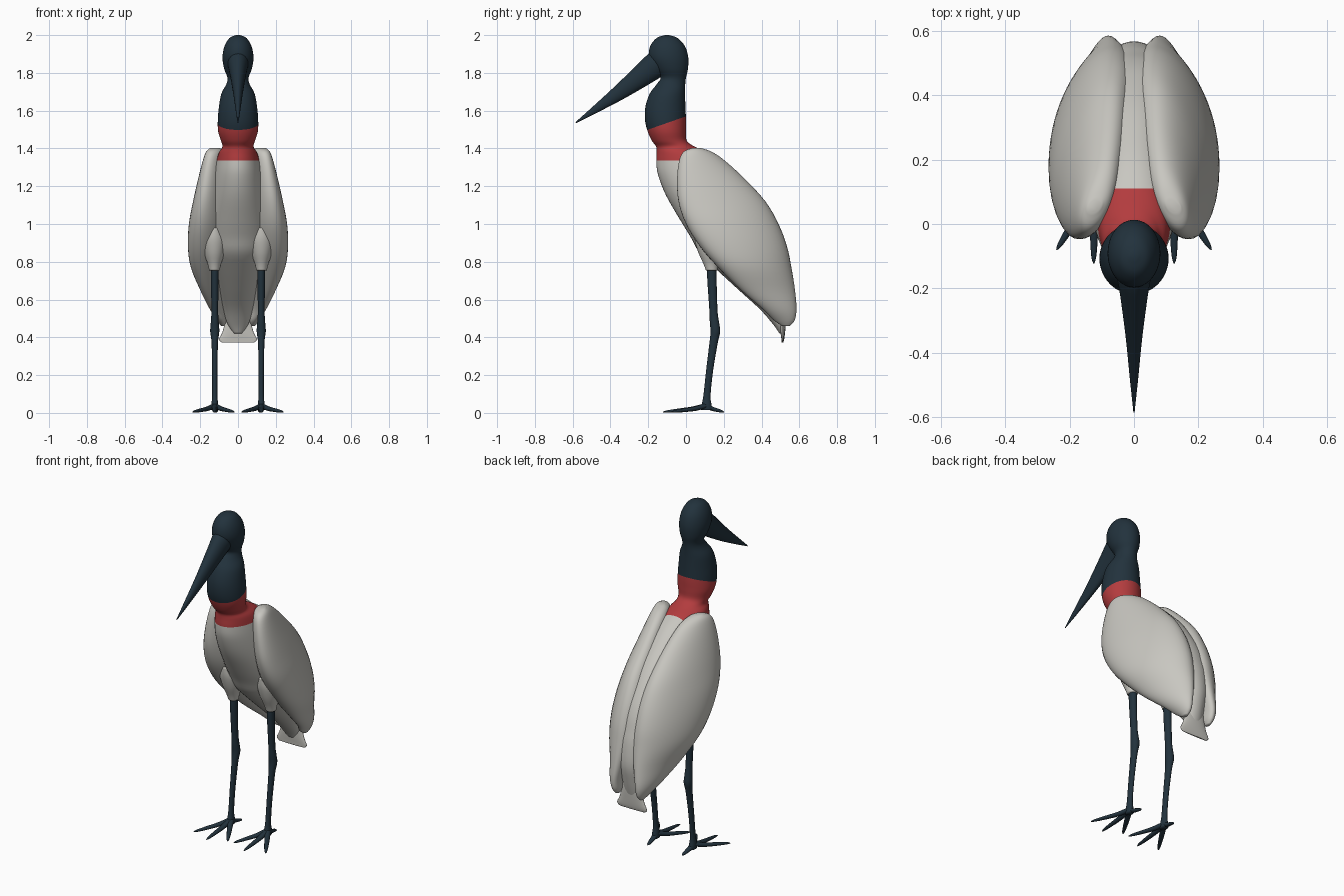
import bpy
import bmesh
from math import sin, cos, pi, sqrt
from mathutils import Vector

cube = bpy.data.objects.get("Cube")
if cube:
    bpy.data.objects.remove(cube, do_unlink=True)


def material(name, colour):
    mat = bpy.data.materials.new(name)
    mat.use_nodes = True
    mat.diffuse_color = (*colour, 1)
    bsdf = next(n for n in mat.node_tree.nodes if n.type == "BSDF_PRINCIPLED")
    bsdf.inputs["Base Color"].default_value = (*colour, 1)
    bsdf.inputs["Roughness"].default_value = 0.7
    return mat


white = material("feather_white", (0.58, 0.57, 0.53))
slate = material("slate_skin", (0.016, 0.032, 0.046))
red = material("red_collar", (0.45, 0.045, 0.048))
black = material("eye_black", (0.005, 0.007, 0.01))


def smooth_rows(rows, steps):
    """Catmull-Rom interpolation of every column in a table."""
    result = []
    last = len(rows) - 1
    for i in range(last):
        columns = list(zip(rows[max(i - 1, 0)], rows[i], rows[i + 1], rows[min(i + 2, last)]))
        for k in range(steps):
            t = k / steps
            result.append([b + t / 2 * (c - a + t * (2 * a - 5 * b + 4 * c - d
                          + t * (3 * (b - c) + d - a))) for a, b, c, d in columns])
    return result + [rows[-1]]


def loft(name, rings, mats, mirror=False, paint=None):
    """Skin a list of closed rings and cap both ends."""
    bm = bmesh.new()
    loops = [[bm.verts.new(p) for p in ring] for ring in rings]
    n = len(loops[0])
    for low, high in zip(loops, loops[1:]):
        for i in range(n):
            j = (i + 1) % n
            bm.faces.new((low[i], low[j], high[j], high[i]))
    bm.faces.new(loops[0])
    bm.faces.new(loops[-1])
    bmesh.ops.recalc_face_normals(bm, faces=bm.faces)
    if paint:
        paint(bm)
    for face in bm.faces:
        face.smooth = True
    mesh = bpy.data.meshes.new(name)
    bm.to_mesh(mesh)
    bm.free()
    for mat in mats:
        mesh.materials.append(mat)
    obj = bpy.data.objects.new(name, mesh)
    bpy.context.collection.objects.link(obj)
    if mirror:
        obj.modifiers.new("mirror", "MIRROR").use_mirror_merge = False
    return obj


def slices(rows, x=0, steps=4, sides=32):
    """Level ellipses from rows of height, front, back, half width."""
    return [[(x + w * cos(2 * pi * i / sides),
              (f + b) / 2 + (b - f) / 2 * sin(2 * pi * i / sides), z)
             for i in range(sides)] for z, f, b, w in smooth_rows(rows, steps)]


def tube(rows, steps=4, sides=16):
    """Ellipses square to a path, from rows of x, y, z, half width, half height."""
    rows = smooth_rows(rows, steps)
    points = [Vector(r[:3]) for r in rows]
    rings = []
    for i, r in enumerate(rows):
        tangent = points[min(i + 1, len(rows) - 1)] - points[max(i - 1, 0)]
        turn = tangent.to_track_quat("Z", "Y")
        rings.append([points[i] + turn @ Vector((r[3] * cos(2 * pi * k / sides),
                      r[4] * sin(2 * pi * k / sides), 0)) for k in range(sides)])
    return rings


# Body, neck and head in one skin, cut along the edges of the collar
def paint_body(bm):
    cuts = [((0, 0, 1.57), (0, -0.35, 1)), ((0, 0, 1.335), (0, 0, 1)), ((0, 0.11, 0), (0, 1, 0))]
    for point, normal in cuts:
        bmesh.ops.bisect_plane(bm, geom=bm.verts[:] + bm.edges[:] + bm.faces[:],
                               plane_co=point, plane_no=normal, dist=0.0001)
    for face in bm.faces:
        c = face.calc_center_median()
        if c.z - 0.35 * c.y > 1.57:
            face.material_index = 1
        elif c.z > 1.335 and c.y < 0.11:
            face.material_index = 2


body_rows = [
    (2.0, -.11, -.09, .01), (1.985, -.155, -.045, .045), (1.94, -.19, -.005, .072),
    (1.88, -.195, .012, .082), (1.82, -.165, .01, .073), (1.775, -.135, 0, .056),
    (1.74, -.155, -.004, .062), (1.69, -.192, -.005, .088), (1.62, -.215, -.003, .101),
    (1.55, -.217, 0, .107), (1.49, -.203, 0, .105), (1.44, -.18, .005, .09),
    (1.41, -.158, .045, .082), (1.38, -.155, .11, .1), (1.33, -.157, .19, .115),
    (1.26, -.148, .27, .13), (1.15, -.105, .375, .152), (1.02, -.03, .465, .178),
    (.93, .025, .51, .188), (.85, .07, .535, .18), (.77, .15, .555, .155),
    (.65, .28, .567, .115), (.55, .39, .55, .08), (.47, .46, .53, .055), (.42, .495, .515, .02)]
loft("body_neck_and_head", slices(body_rows, sides=48), [white, slate, red], paint=paint_body)


# Folded wings, with slices sheared toward the spine
# rows: height, front, back, x at front, x at back, outermost x
wing_rows = [
    (1.403, .035, .075, .13, .115, .145), (1.385, -.01, .13, .14, .1, .167),
    (1.34, -.035, .2, .15, .085, .185), (1.24, -.047, .31, .165, .075, .211),
    (1.12, -.04, .42, .18, .07, .238), (1.0, 0, .49, .19, .065, .26),
    (.88, .075, .535, .195, .065, .265), (.77, .17, .558, .19, .065, .25),
    (.65, .29, .577, .165, .07, .2), (.55, .405, .585, .125, .08, .15),
    (.49, .465, .575, .09, .08, .112), (.46, .51, .55, .08, .08, .09)]
wing_rings = []
for z, front, back, xf, xb, outer in smooth_rows(wing_rows, 4):
    cx, shear = (xf + xb) / 2, (xf - xb) / 2
    half = sqrt(max((outer - cx) ** 2 - shear ** 2, 0.0001))
    wing_rings.append([(cx + half * cos(a) - shear * sin(a),
                        (front + back) / 2 + (back - front) / 2 * sin(a), z)
                       for a in (2 * pi * i / 40 for i in range(40))])
loft("wings", wing_rings, [white], mirror=True)

# Fanned tail
tail_rows = [(.6, .49, .53, .05), (.5, .495, .53, .065), (.43, .5, .525, .082),
             (.39, .505, .52, .1), (.372, .507, .515, .085)]
loft("tail", slices(tail_rows), [white])

# Long tapering bill
bill_rows = [(0, -.09, 1.885, .06, .07), (0, -.15, 1.85, .055, .07), (0, -.215, 1.8, .044, .062),
             (0, -.35, 1.698, .026, .041), (0, -.48, 1.607, .013, .02), (0, -.583, 1.537, .002, .003)]
loft("bill", tube(bill_rows, sides=24), [slate])

# Eyes set into the sides of the head
eye_rows = [(.05, -.14, 1.9, .014, .014), (.066, -.142, 1.9, .012, .012), (.07, -.143, 1.9, .003, .003)]
loft("eyes", tube(eye_rows), [black], mirror=True)

# Feathered thighs
thigh_rows = [(.98, .04, .22, .045), (.92, .045, .21, .066), (.85, .065, .195, .056),
              (.79, .092, .172, .036), (.755, .105, .167, .028)]
loft("thighs", slices(thigh_rows, x=.125), [white], mirror=True)

# Thin legs with a swollen joint
leg_rows = [(.79, .11, .16, .021), (.7, .113, .162, .02), (.54, .124, .167, .018),
            (.48, .126, .175, .021), (.43, .13, .181, .024), (.37, .124, .168, .017),
            (.22, .106, .143, .014), (.09, .092, .13, .014), (.04, .082, .136, .019),
            (.015, .08, .14, .018)]
loft("legs", slices(leg_rows, x=.123, sides=16), [slate], mirror=True)

# Three forward toes and one hind toe on each foot
toes = {"outer": (.24, -.08), "middle": (.125, -.122), "inner": (.02, -.07), "hind": (.115, .2)}
for toe, (tx, ty) in toes.items():
    start, end = Vector((.123, .108, .04)), Vector((tx, ty, .004))
    rows = []
    for t, lift, radius in ((0, 0, .017), (.3, -.006, .015), (.65, -.003, .012), (.9, 0, .008), (1, 0, .002)):
        p = start.lerp(end, t)
        rows.append((p.x, p.y, p.z + lift, radius, radius * .8))
    loft(toe + "_toes", tube(rows, sides=10), [slate], mirror=True)
